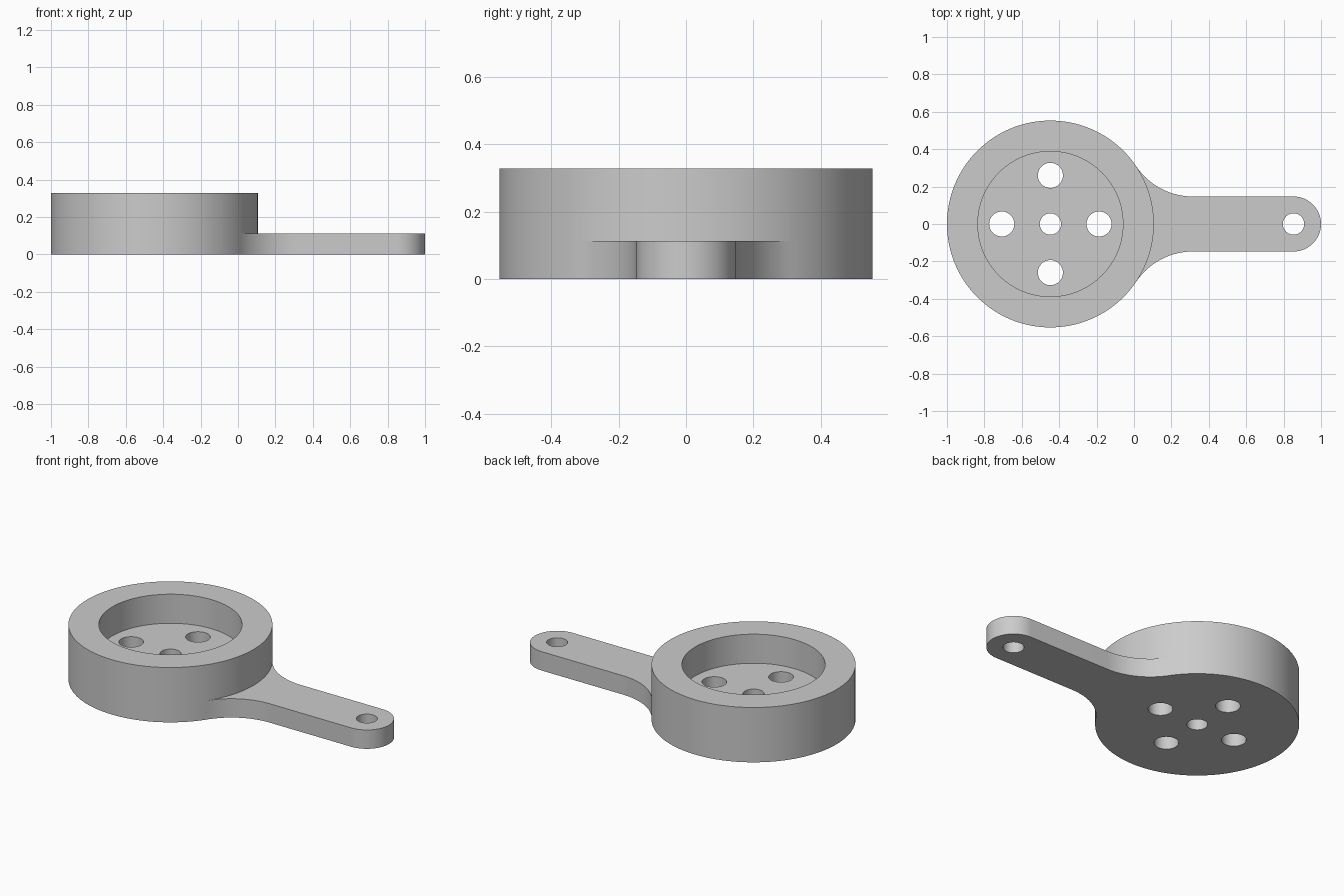
import bpy
import bmesh
from math import cos, sin, pi, sqrt, atan2

if "Cube" in bpy.data.objects:
    bpy.data.objects.remove(bpy.data.objects["Cube"], do_unlink=True)

# Main dimensions
CUP_X, CUP_R, CUP_H = -0.447, 0.553, 0.328
POCKET_R, FLOOR_Z = 0.388, 0.154
ARM_H, ARM_W, TIP_X = 0.113, 0.147, 0.853
FILLET_X = 0.315
SEG = 128

# One grey material
grey = bpy.data.materials.new("plain grey")
grey.use_nodes = True
color = (0.6, 0.6, 0.6, 1)
grey.diffuse_color = color
grey.node_tree.nodes["Principled BSDF"].inputs["Base Color"].default_value = color


def arc(x, y, r, start, end, steps):
    """Points along an arc, both ends included."""
    angles = [start + (end - start) * i / steps for i in range(steps + 1)]
    return [(x + r * cos(a), y + r * sin(a)) for a in angles]


def prism(name, outline, bottom, top):
    """Extrude a counter-clockwise outline from bottom to top."""
    bm = bmesh.new()
    face = bm.faces.new([bm.verts.new((x, y, bottom)) for x, y in outline])
    new = bmesh.ops.extrude_face_region(bm, geom=[face])["geom"]
    for v in new:
        if isinstance(v, bmesh.types.BMVert):
            v.co.z = top
    bmesh.ops.recalc_face_normals(bm, faces=bm.faces)
    mesh = bpy.data.meshes.new(name)
    bm.to_mesh(mesh)
    bm.free()
    mesh.materials.append(grey)
    obj = bpy.data.objects.new(name, mesh)
    bpy.context.collection.objects.link(obj)
    return obj


def disc(name, x, y, r, bottom, top, seg=SEG):
    return prism(name, arc(x, y, r, 0, 2 * pi, seg)[:-1], bottom, top)


def combine(target, tool, operation):
    """Apply a boolean and drop the tool."""
    mod = target.modifiers.new(operation.lower(), 'BOOLEAN')
    mod.operation, mod.solver, mod.object = operation, 'EXACT', tool
    bpy.context.view_layer.objects.active = target
    bpy.ops.object.modifier_apply(modifier=mod.name)
    bpy.data.objects.remove(tool, do_unlink=True)


# Round cup
body = disc("cup_with_arm", CUP_X, 0, CUP_R, 0, CUP_H)

# Arm: rounded tip, straight sides and fillets tangent to the cup
dx = FILLET_X - CUP_X
fillet_r = (dx**2 + ARM_W**2 - CUP_R**2) / (2 * (CUP_R - ARM_W))
fillet_y = ARM_W + fillet_r
tangent = pi + atan2(fillet_y, dx)
upper = arc(FILLET_X, fillet_y, fillet_r, 1.5 * pi, tangent, 24)
upper.append((CUP_X + 0.2, 0.2))
lower = [(x, -y) for x, y in reversed(upper)]
tip = arc(TIP_X, 0, ARM_W, -pi / 2, pi / 2, 48)
combine(body, prism("arm", lower + tip + upper, 0, ARM_H), 'UNION')

# Pocket in the cup
combine(body, disc("pocket", CUP_X, 0, POCKET_R, FLOOR_Z, CUP_H + 0.1), 'DIFFERENCE')

# Through holes: centre, arm tip and four around the centre
holes = [(CUP_X, 0, 0.057), (TIP_X, 0, 0.057)]
holes += [(x, y, 0.067) for x, y in arc(CUP_X, 0, 0.26, 0, 1.5 * pi, 3)]
for x, y, r in holes:
    combine(body, disc("hole", x, y, r, -0.1, CUP_H + 0.1, 48), 'DIFFERENCE')

# Smooth walls with crisp edges
bpy.ops.object.select_all(action='DESELECT')
body.select_set(True)
bpy.context.view_layer.objects.active = body
bpy.ops.object.shade_smooth_by_angle(angle=pi / 6)
